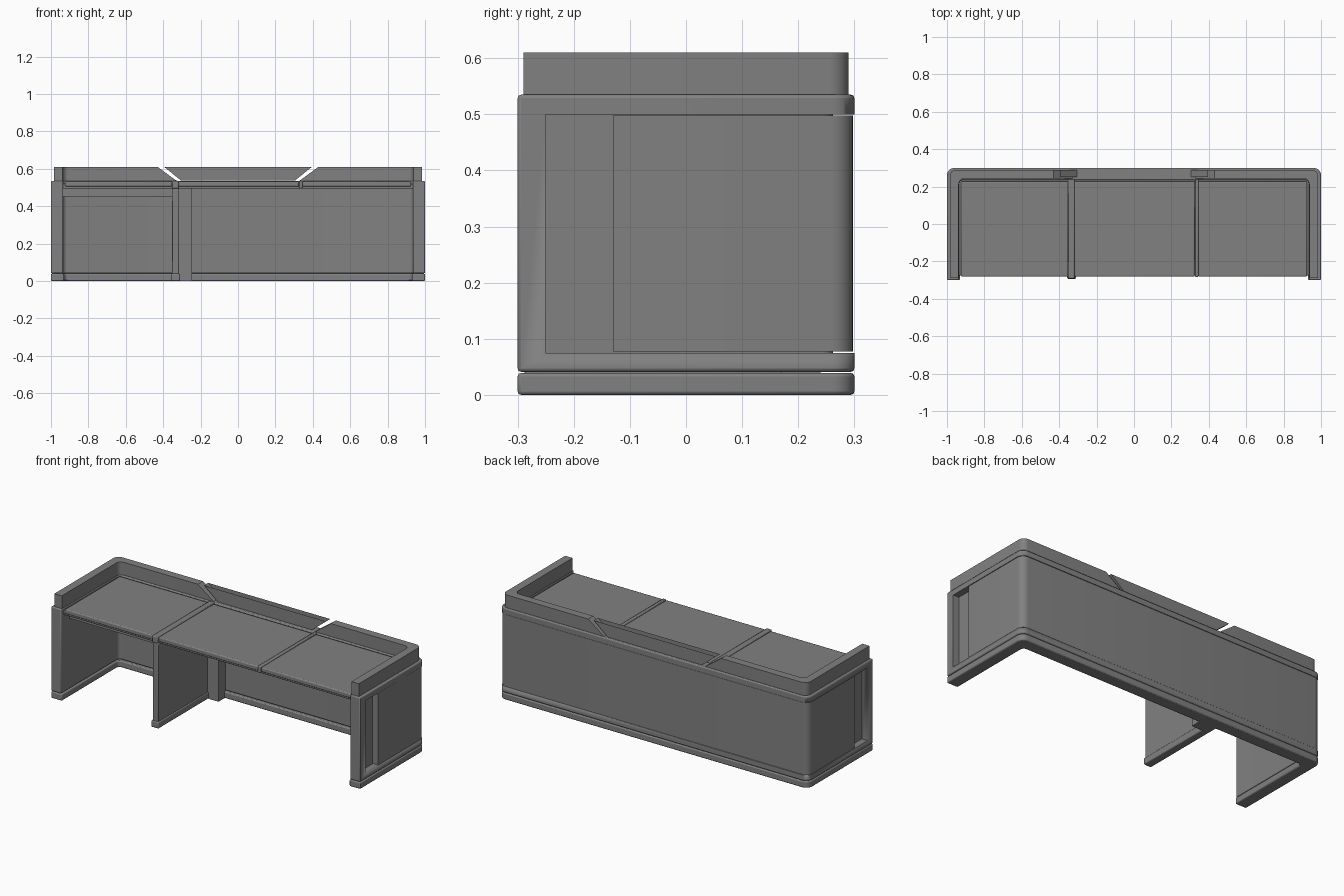
import bpy, bmesh, math

if "Cube" in bpy.data.objects:
    bpy.data.objects.remove(bpy.data.objects["Cube"])

grey = bpy.data.materials.new("mid_grey")
grey.diffuse_color = (0.22, 0.22, 0.22, 1)
grey.use_nodes = True
grey.node_tree.nodes["Principled BSDF"].inputs["Base Color"].default_value = grey.diffuse_color


def prism(name, bottom, top, z0, z1, bevel=0.0, cap=True):
    """Solid between two matching outlines."""
    bm = bmesh.new()
    a = [bm.verts.new((x, y, z0)) for x, y in bottom]
    b = [bm.verts.new((x, y, z1)) for x, y in top]
    n = len(a)
    bm.faces.new(a[::-1])
    if cap:
        bm.faces.new(b)
    for i in range(n):
        j = (i + 1) % n
        bm.faces.new((a[i], a[j], b[j], b[i]))
    if cap:
        bmesh.ops.recalc_face_normals(bm, faces=bm.faces)
    me = bpy.data.meshes.new(name)
    bm.to_mesh(me)
    bm.free()
    me.materials.append(grey)
    ob = bpy.data.objects.new(name, me)
    bpy.context.collection.objects.link(ob)
    bpy.context.view_layer.objects.active = ob
    ob.select_set(True)
    bpy.ops.object.shade_smooth_by_angle(angle=math.radians(35))
    ob.select_set(False)
    if bevel:
        m = ob.modifiers.new("bevel", 'BEVEL')
        m.width, m.segments, m.limit_method = bevel, 2, 'ANGLE'
        m.angle_limit = math.radians(50)
    return ob


def box(name, x0, x1, y0, y1, z0, z1, bevel=0.0):
    p = [(x0, y0), (x1, y0), (x1, y1), (x0, y1)]
    return prism(name, p, p, z0, z1, bevel)


def corner(x, y, r, n=6):
    """Rounded back right corner, running from the side to the back."""
    return [(x - r + r * math.cos(t), y - r + r * math.sin(t))
            for t in (math.pi / 2 * i / n for i in range(n + 1))]


def u_outline(xo, yo, xi, yi, front, r, ri):
    """U-shaped plan, open at the front."""
    out = [(xo, front)] + corner(xo, yo, r)
    inn = [(xi, front)] + corner(xi, yi, ri)
    mir = lambda pts: [(-x, y) for x, y in pts]
    return out + mir(out)[::-1] + mir(inn) + inn[::-1]


def u_wall(name, xo, yo, xi, yi, front, z0, z1, r=0.04, ri=0.02, bevel=0.0):
    p = u_outline(xo, yo, xi, yi, front, r, ri)
    return prism(name, p, p, z0, z1, bevel)


# plinth and outer frame with a recessed band around the sides and back
u_wall("plinth", 1.0, 0.30, 0.93, 0.225, -0.30, 0.0, 0.039, bevel=0.006)
frame = u_wall("wall_frame", 1.0, 0.30, 0.935, 0.235, -0.30, 0.041, 0.535, bevel=0.006)
cutter = u_wall("recess_cutter", 1.1, 0.40, 0.962, 0.262, -0.25, 0.075, 0.50)
cutter.hide_render = True
cutter.hide_viewport = True
cut = frame.modifiers.new("recess", 'BOOLEAN')
cut.operation, cut.object, cut.solver = 'DIFFERENCE', cutter, 'EXACT'

# wraparound cladding panel, leaving an open slot near each front post
u_wall("cladding_panel", 0.998, 0.298, 0.96, 0.26, -0.13, 0.077, 0.498)

# raised ledge, one half per side, with a slanted end at the back notch
for s, side in ((1, "right"), (-1, "left")):
    out = [(0.985, -0.29)] + corner(0.985, 0.29, 0.035)
    inn = ([(0.937, -0.29)] + corner(0.937, 0.243, 0.03))[::-1]

    def half(x_end):
        p = out + [(x_end, 0.29), (x_end, 0.243)] + inn
        return [(s * x, y) for x, y in p]
    prism(side + "_ledge", half(0.325), half(0.43), 0.533, 0.61)

# trapezoid insert in the notch, open on top
prism("notch_insert",
      [(-0.305, 0.25), (0.305, 0.25), (0.305, 0.288), (-0.305, 0.288)],
      [(-0.395, 0.25), (0.395, 0.25), (0.395, 0.288), (-0.395, 0.288)],
      0.537, 0.61, cap=False)

# worktop slab, three top panels and the trims between them
box("worktop", -0.937, 0.937, -0.275, 0.24, 0.493, 0.52, 0.004)
for i, (a, b) in enumerate(((-0.925, -0.352), (-0.318, 0.325), (0.345, 0.925))):
    box("top_panel_%d" % (i + 1), a, b, -0.282, 0.228, 0.505, 0.532, 0.006)
box("left_trim", -0.352, -0.318, -0.292, 0.24, 0.495, 0.536, 0.005)
box("right_trim", 0.325, 0.345, -0.283, 0.24, 0.495, 0.536, 0.005)

# partition under the worktop, with foot, corner column and shallow tray
box("partition", -0.352, -0.315, -0.288, 0.24, 0.03, 0.495, 0.005)
box("partition_foot", -0.358, -0.310, -0.293, 0.24, 0.0, 0.039, 0.006)
box("corner_column", -0.316, -0.245, 0.17, 0.24, 0.0, 0.494)
box("under_tray", -0.936, -0.35, -0.22, 0.236, 0.452, 0.494)
